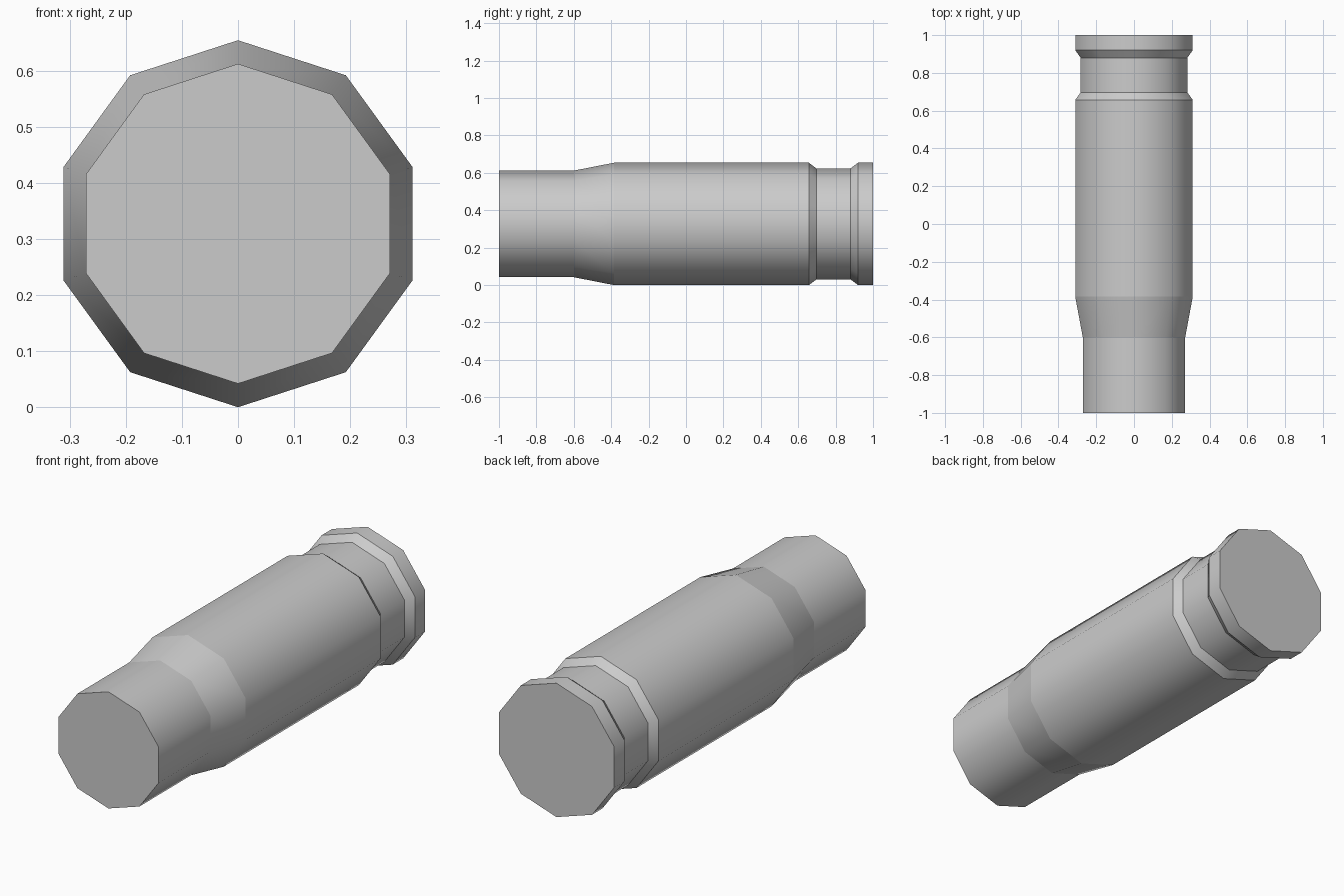
import bpy, bmesh
from math import sin, cos, pi

if "Cube" in bpy.data.objects:
    bpy.data.objects.remove(bpy.data.objects["Cube"])

SIDES = 10
R = 0.327
# Profile along the length: (y, radius)
PROFILE = [(-1, 0.285), (-0.6, 0.285), (-0.385, R), (0.657, R),
           (0.697, 0.297), (0.88, 0.297), (0.92, R), (1, R)]

bm = bmesh.new()

# Ten-sided rings, one corner pointing straight up
rings = []
for y, r in PROFILE:
    angles = [2 * pi * i / SIDES for i in range(SIDES)]
    rings.append([bm.verts.new((r * sin(a), y, R + r * cos(a))) for a in angles])

# Smooth side walls
for a, b in zip(rings, rings[1:]):
    for i in range(SIDES):
        j = (i + 1) % SIDES
        bm.faces.new((a[i], a[j], b[j], b[i])).smooth = True

# Flat end caps
bm.faces.new(rings[0])
bm.faces.new(rings[-1])
bmesh.ops.recalc_face_normals(bm, faces=bm.faces)

# Crisp edges around each ring
for e in bm.edges:
    if abs(e.verts[0].co.y - e.verts[1].co.y) < 1e-5:
        e.smooth = False

mesh = bpy.data.meshes.new("necked_casing")
bm.to_mesh(mesh)
bm.free()
casing = bpy.data.objects.new("necked_casing", mesh)
bpy.context.collection.objects.link(casing)
